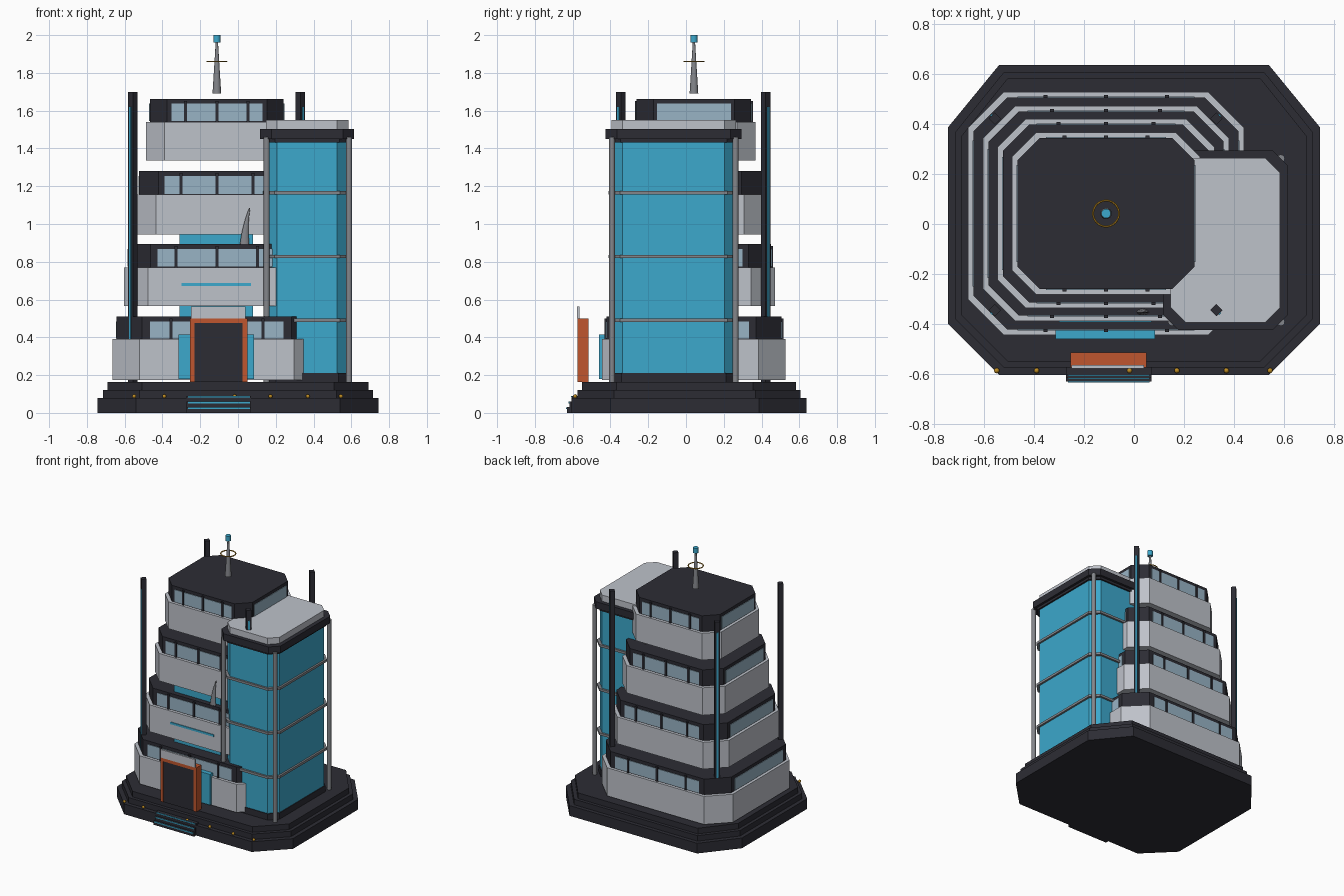
import bpy, bmesh, math
from mathutils import Matrix, Vector

if "Cube" in bpy.data.objects:
    bpy.data.objects.remove(bpy.data.objects["Cube"])

def mat(name, r, g, b):
    m = bpy.data.materials.new(name)
    lin = lambda c: ((c / 255 + 0.055) / 1.055) ** 2.4 if c > 10 else c / 255 / 12.92
    m.diffuse_color = (lin(r), lin(g), lin(b), 1)
    m.use_nodes = True
    m.node_tree.nodes["Principled BSDF"].inputs["Base Color"].default_value = m.diffuse_color
    return m

LIGHT = mat("light_grey", 190, 194, 202)
DARK = mat("charcoal", 44, 44, 52)
CYAN = mat("cyan_glass", 60, 168, 204)
PANE = mat("pale_window", 152, 180, 197)
GREY = mat("metal_grey", 132, 134, 139)
ORANGE = mat("orange", 192, 86, 46)
GOLD = mat("gold", 190, 140, 35)

def finish(name, bm, m, smooth=False):
    bmesh.ops.recalc_face_normals(bm, faces=bm.faces)
    me = bpy.data.meshes.new(name)
    bm.to_mesh(me)
    bm.free()
    me.materials.append(m)
    ob = bpy.data.objects.new(name, me)
    bpy.context.collection.objects.link(ob)
    if smooth:
        bpy.context.view_layer.objects.active = ob
        ob.select_set(True)
        bpy.ops.object.shade_smooth_by_angle(angle=math.radians(40))
        ob.select_set(False)
    return ob

def prism(name, x0, x1, y0, y1, z0, z1, c, m, cyf=None, cyb=None):
    """Chamfered rectangular block; front and back chamfers may differ in y."""
    f, b = cyf or c, cyb or c
    pts = [(x0 + c, y0), (x1 - c, y0), (x1, y0 + f), (x1, y1 - b),
           (x1 - c, y1), (x0 + c, y1), (x0, y1 - b), (x0, y0 + f)]
    bm = bmesh.new()
    lo = [bm.verts.new((x, y, z0)) for x, y in pts]
    hi = [bm.verts.new((x, y, z1)) for x, y in pts]
    bm.faces.new(lo)
    bm.faces.new(hi)
    for i in range(8):
        j = (i + 1) % 8
        bm.faces.new((lo[i], lo[j], hi[j], hi[i]))
    return finish(name, bm, m)

def box(name, x0, x1, y0, y1, z0, z1, m, rot=0):
    bm = bmesh.new()
    bmesh.ops.create_cube(bm, size=1)
    bm.transform(Matrix.Translation(((x0 + x1) / 2, (y0 + y1) / 2, (z0 + z1) / 2))
                 @ Matrix.Rotation(rot, 4, 'Z')
                 @ Matrix.Diagonal((x1 - x0, y1 - y0, z1 - z0, 1)))
    return finish(name, bm, m)

def cone(name, x, y, z0, z1, r0, r1, m, n=16):
    bm = bmesh.new()
    bmesh.ops.create_cone(bm, cap_ends=True, segments=n, radius1=r0, radius2=r1, depth=z1 - z0)
    bm.transform(Matrix.Translation((x, y, (z0 + z1) / 2)))
    return finish(name, bm, m, True)

# stepped base
for i, (ins, z0, z1) in enumerate([(0, 0, .078), (.03, .078, .12), (.055, .12, .163)]):
    prism(f"base_step_{i}", -.745 + ins, .745 - ins, -.605 + ins, .637 - ins, z0, z1,
          .205 - ins * .4, DARK, .205 - ins * .4, .25 - ins * .4)

# four stacked floors: light wall, dark storey, windows and mullions
CX, CY = -.112, .042
floors = [(.553, .486, .175, .39, .51), (.492, .43, .565, .77, .893),
          (.434, .378, .945, .1155 * 10, 1.28), (.376, .325, 1.335, 1.54, 1.662)]
for i, (hx, hy, z0, z1, z2) in enumerate(floors):
    c, g = hx * .26, .022
    prism(f"floor_{i}_wall", CX - hx, CX + hx, CY - hy, CY + hy, z0, z1, c, LIGHT)
    dx, dy = hx - g, hy - g
    prism(f"floor_{i}_storey", CX - dx, CX + dx, CY - dy, CY + dy, z1, z2, c - g * .4, DARK)
    wz0, wz1 = z1 + .004, z2 - .025
    for s, nm in ((-1, "a"), (1, "b")):
        yf, xf = CY + s * dy, CX + s * dx
        w, v = hx * .64, hy * .6
        box(f"floor_{i}_long_window_{nm}", CX - w, CX + w, yf - .004, yf + .004, wz0, wz1, PANE)
        box(f"floor_{i}_side_window_{nm}", xf - .004, xf + .004, CY - v, CY + v, wz0, wz1, PANE)
        for k in (-1, 0, 1):
            mx = CX + k * hx * .44
            box(f"floor_{i}_mullion_{nm}{k}", mx - .008, mx + .008, yf - .01, yf + .01,
                z1, z2 - .01, DARK)

# cyan core, entrance glazing and wall stripe
box("glass_core", -.31, .08, -.328, .1, .5, .95, CYAN)
box("entrance_glazing", -.315, .085, -.46, -.42, .18, .415, CYAN)
box("wall_stripe", -.30, .07, -.393, -.386, .672, .688, CYAN)

# glass tower
TX0, TX1, TY0, TY1 = .147, .585, -.395, .265
def tower_layer(name, z0, z1, out, m):
    prism(name, TX0 - out, TX1 + out, TY0 - out, TY1 + out, z0, z1, .06, m)
tower_layer("tower_glass", .163, 1.46, 0, CYAN)
tower_layer("tower_plinth", .163, .21, .006, DARK)
for z in (.49, .828, 1.165):
    tower_layer(f"tower_ring_{z}", z - .009, z + .009, .014, GREY)
tower_layer("tower_roof_collar", 1.432, 1.46, .012, DARK)
tower_layer("tower_roof_band", 1.45, 1.502, .03, DARK)
tower_layer("tower_roof_cap", 1.5, 1.55, 0, LIGHT)
for x in (TX0 + .005, TX1 + .003):
    for y in (TY0 + .003, TY1 - .003):
        cone("tower_column", x, y, .163, 1.46, .016, .016, GREY, 12)

# four corner pylons with light strips on the outward face
for sx, x in ((-1, -.557), (1, .33)):
    for sy, y in ((-1, -.345), (1, .422)):
        box("pylon", x - .0175, x + .0175, y - .0175, y + .0175, .163, 1.7, DARK, math.pi / 4)
        d = Vector((sx, sy)).normalized() * .0185
        ang = math.atan2(sy, sx)
        px, py = x + d.x, y + d.y
        box("pylon_strip", px - .003, px + .003, py - .006, py + .006, .3, 1.62, CYAN, ang)

# entrance portal: orange frame, dark door, sign plate
box("portal_left_jamb", -.255, -.23, -.575, -.515, .163, .5, ORANGE)
box("portal_right_jamb", .025, .05, -.575, -.515, .163, .5, ORANGE)
box("portal_lintel", -.23, .025, -.575, -.515, .475, .5, ORANGE)
box("portal_back", -.23, .025, -.53, -.515, .163, .475, ORANGE)
box("portal_door", -.23, .025, -.572, -.53, .163, .475, DARK)
box("portal_plate", -.25, .04, -.578, -.564, .5, .562, LIGHT)

# entrance steps with cyan edges
for i in range(3):
    z, y = .03 * (i + 1), -.63 + .013 * i
    box(f"stair_{i}", -.272, .07, y, -.56, z - .03, z, DARK)
    box(f"stair_edge_{i}", -.265, .063, y - .004, y, z - .009, z - .001, CYAN)

# small gold lamps along the front ledge
for x in (-.55, -.39, -.018, .172, .37, .545):
    bm = bmesh.new()
    bmesh.ops.create_uvsphere(bm, u_segments=10, v_segments=6, radius=.011)
    bm.transform(Matrix.Translation((x, -.587, .088)))
    finish("ledge_lamp", bm, GOLD, True)

# curved horn on the second floor roof
bm = bmesh.new()
prev = None
for i in range(9):
    t = i / 8
    r = .022 * (1 - t) + .003
    ring = [bm.verts.new((.035 + .027 * t * t + r * math.cos(a), -.352 + r * math.sin(a) * .5, .89 + .195 * t))
            for a in (k * math.pi / 4 for k in range(8))]
    if prev:
        for k in range(8):
            bm.faces.new((prev[k], prev[(k + 1) % 8], ring[(k + 1) % 8], ring[k]))
    else:
        bm.faces.new(ring)
    prev = ring
bm.faces.new(prev)
finish("roof_horn", bm, GREY, True)

# antenna mast, tip and ring
cone("antenna_mast", CX, CY, 1.69, 1.965, .023, .006, GREY)
cone("antenna_tip", CX, CY, 1.96, 2.0, .019, .019, CYAN)
bpy.ops.mesh.primitive_torus_add(location=(CX, CY, 1.86), major_radius=.052, minor_radius=.004,
                                 major_segments=32, minor_segments=6)
ring = bpy.context.object
ring.name = "antenna_ring"
ring.data.materials.append(GOLD)
